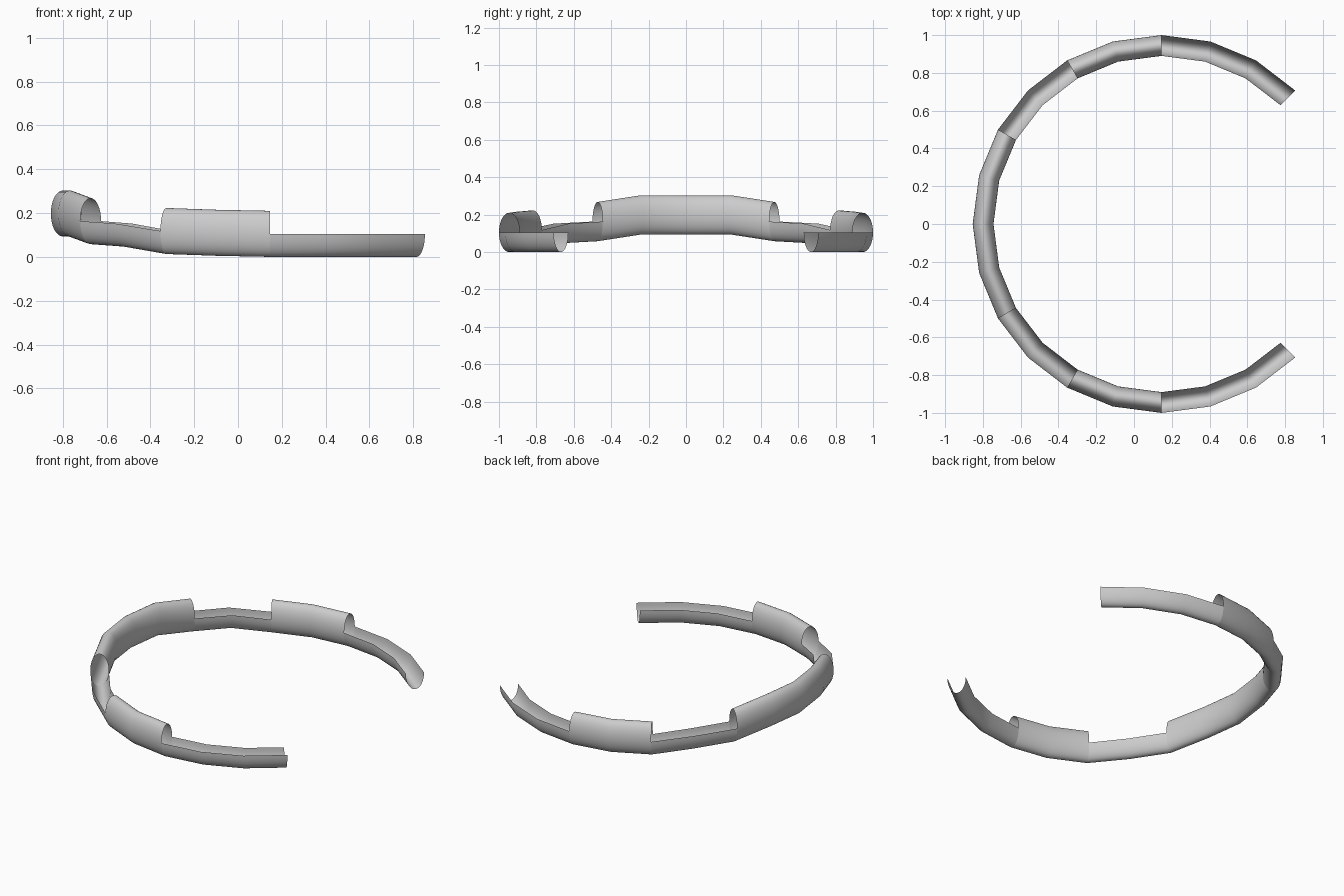
import bpy
from math import cos, sin, pi, radians

if "Cube" in bpy.data.objects:
    bpy.data.objects.remove(bpy.data.objects["Cube"])

CX, RING = 0.146, 0.945        # ring centre and centreline radius
HALF_W, HALF_H = 0.055, 0.105  # oval section half sizes
SIDES = 32
# Centreline height every 15 degrees, from the open end (45) to the middle (180)
HEIGHTS = [0.105, 0.105, 0.105, 0.105, 0.110, 0.118, 0.152, 0.163, 0.198, 0.198]


def ring_point(step, a):
    """Point at section angle a on path station step (0..18)."""
    t = radians(45 + 15 * step)
    r = RING + HALF_W * cos(a)
    z = HEIGHTS[min(step, 18 - step)] + HALF_H * sin(a)
    return (CX + r * cos(t), r * sin(t), z)


def section(name, first, last, closed):
    """Sweep a full oval or its lower half between two path stations."""
    if closed:
        n = SIDES
        angles = [2 * pi * i / n for i in range(n)]
    else:
        n = SIDES // 2 + 1
        angles = [pi + pi * i / (n - 1) for i in range(n)]
    verts = [ring_point(s, a) for s in range(first, last + 1) for a in angles]
    faces = []
    for s in range(last - first):
        for i in range(n if closed else n - 1):
            j = (i + 1) % n
            b, c = s * n, (s + 1) * n
            faces.append((b + i, c + i, c + j, b + j)[::-1])
    mesh = bpy.data.meshes.new(name)
    mesh.from_pydata(verts, [], faces)
    mesh.update()
    obj = bpy.data.objects.new(name, mesh)
    bpy.context.collection.objects.link(obj)
    bpy.ops.object.select_all(action='DESELECT')
    obj.select_set(True)
    bpy.context.view_layer.objects.active = obj
    bpy.ops.object.shade_smooth_by_angle(angle=radians(35))


# Open chutes and covered tubes alternate along the slide
section("open_chute_end_back", 0, 3, False)
section("tube_back", 3, 5, True)
section("open_chute_back", 5, 7, False)
section("tube_top", 7, 11, True)
section("open_chute_front", 11, 13, False)
section("tube_front", 13, 15, True)
section("open_chute_end_front", 15, 18, False)
